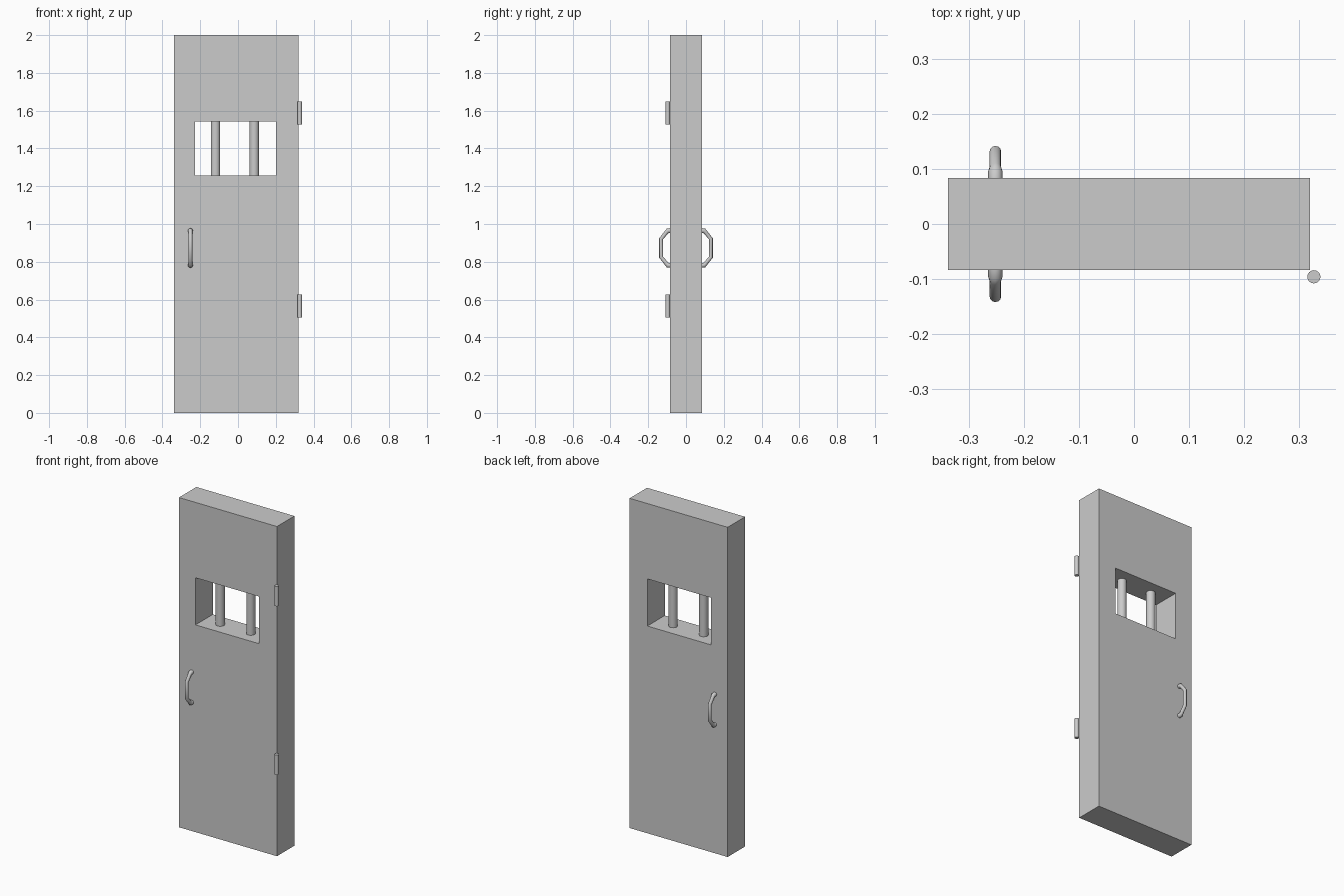
import bpy

if "Cube" in bpy.data.objects:
    bpy.data.objects.remove(bpy.data.objects["Cube"])

DEPTH = 0.0835                            # half thickness of the door
WIN_X, WIN_Z = (-0.227, 0.201), (1.257, 1.543)


def rect_ring(xs, zs, y):
    return [(xs[0], y, zs[0]), (xs[1], y, zs[0]), (xs[1], y, zs[1]), (xs[0], y, zs[1])]


def make_post(name, x, y, radius, z0, z1, sides):
    bpy.ops.mesh.primitive_cylinder_add(vertices=sides, radius=radius, depth=z1 - z0,
                                        location=(x, y, (z0 + z1) / 2))
    bpy.context.object.name = name
    bpy.ops.object.shade_smooth_by_angle()


def make_handle(name, side):
    # out from the door, slanting to a straight grip, and back again
    half = [(0.080, 0.092), (0.096, 0.091), (0.103, 0.084), (0.132, 0.048)]
    mid = 0.873
    path = [(y, mid + z) for y, z in half] + [(y, mid - z) for y, z in reversed(half)]
    curve = bpy.data.curves.new(name, 'CURVE')
    curve.dimensions = '3D'
    curve.bevel_depth = 0.0105
    curve.bevel_resolution = 4
    curve.use_fill_caps = True
    spline = curve.splines.new('POLY')
    spline.points.add(len(path) - 1)
    for i, (point, (y, z)) in enumerate(zip(spline.points, path)):
        point.co = (-0.252, side * y, z, 1)
        point.radius = 1.25 if i in (0, 1, len(path) - 2, len(path) - 1) else 1
    obj = bpy.data.objects.new(name, curve)
    bpy.context.collection.objects.link(obj)


# Door slab with a window opening: four rings joined into a closed tunnel
outer, z_range = (-0.338, 0.32), (0, 2)
rings = [rect_ring(outer, z_range, -DEPTH), rect_ring(outer, z_range, DEPTH),
         rect_ring(WIN_X, WIN_Z, DEPTH), rect_ring(WIN_X, WIN_Z, -DEPTH)]
verts = [v for ring in rings for v in ring]
faces = []
for r in range(4):
    n = (r + 1) % 4
    for i in range(4):
        j = (i + 1) % 4
        faces.append((r * 4 + i, n * 4 + i, n * 4 + j, r * 4 + j))
mesh = bpy.data.meshes.new("door_slab")
mesh.from_pydata(verts, [], faces)
mesh.flip_normals()
door = bpy.data.objects.new("door_slab", mesh)
bpy.context.collection.objects.link(door)

# recalculate slab normals outward
bpy.context.view_layer.objects.active = door
door.select_set(True)
bpy.ops.object.mode_set(mode='EDIT')
bpy.ops.mesh.select_all(action='SELECT')
bpy.ops.mesh.normals_make_consistent(inside=False)
bpy.ops.object.mode_set(mode='OBJECT')

# Window bars
for i, x in enumerate((-0.119, 0.086)):
    make_post(f"window_bar_{i + 1}", x, 0, 0.025, WIN_Z[0], WIN_Z[1], 32)

# Hinge barrels
for name, z0 in (("hinge_lower", 0.506), ("hinge_upper", 1.528)):
    make_post(name, 0.327, -0.096, 0.012, z0, z0 + 0.12, 16)

# Pull handles on both faces
make_handle("handle_front", -1)
make_handle("handle_back", 1)
